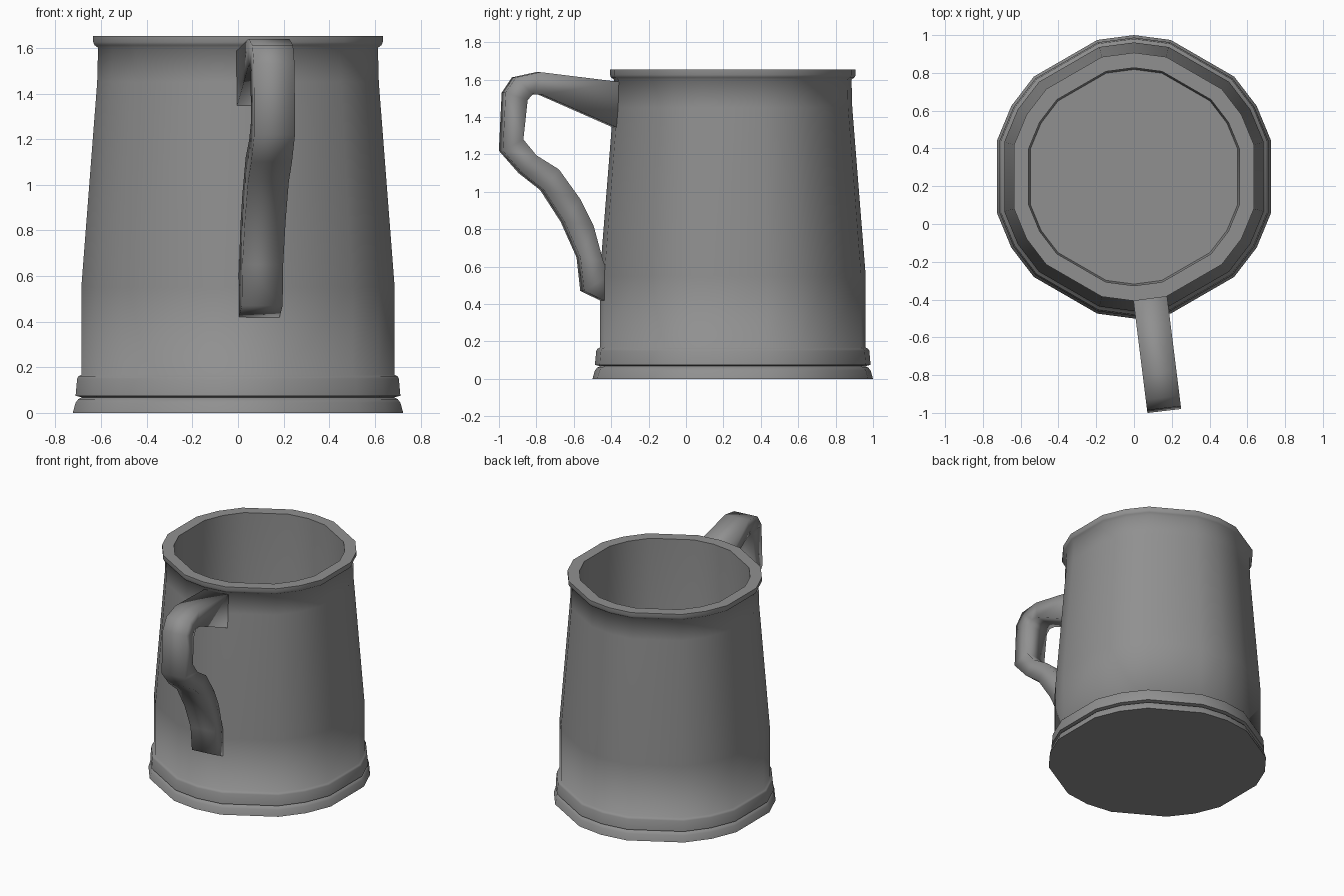
import bpy, bmesh
from math import radians, cos, sin
from mathutils import Vector

if "Cube" in bpy.data.objects:
    bpy.data.objects.remove(bpy.data.objects["Cube"])

CY = 0.25  # tankard axis, offset to leave room for the handle

# 24 directions with every fourth one left out: six rounded corners
ANGLES = [radians(a) for a in range(0, 360, 15) if a % 60 != 0]

pewter = bpy.data.materials.new("dark_grey")
pewter.diffuse_color = (0.28, 0.28, 0.28, 1)
pewter.use_nodes = True
pewter.node_tree.nodes["Principled BSDF"].inputs["Base Color"].default_value = pewter.diffuse_color


def finish(name, bm, angle):
    bmesh.ops.recalc_face_normals(bm, faces=bm.faces)
    mesh = bpy.data.meshes.new(name)
    bm.to_mesh(mesh)
    bm.free()
    mesh.materials.append(pewter)
    obj = bpy.data.objects.new(name, mesh)
    bpy.context.collection.objects.link(obj)
    bpy.ops.object.select_all(action='DESELECT')
    bpy.context.view_layer.objects.active = obj
    obj.select_set(True)
    bpy.ops.object.shade_smooth_by_angle(angle=radians(angle))
    return obj


def skin(bm, rings):
    """Bridge successive closed rings and cap both ends."""
    for a, b in zip(rings, rings[1:]):
        n = len(a)
        for i in range(n):
            j = (i + 1) % n
            bm.faces.new((a[i], a[j], b[j], b[i]))
    bm.faces.new(rings[0])
    bm.faces.new(rings[-1])


# Tankard body: foot, groove, band, tapered wall, lip, inside wall, floor
profile = [(0.75, 0), (0.737, 0.045), (0.725, 0.06), (0.708, 0.068),
           (0.737, 0.075), (0.73, 0.15), (0.724, 0.161), (0.711, 0.167),
           (0.711, 0.55), (0.639, 1.45), (0.635, 1.6), (0.651, 1.612),
           (0.657, 1.625), (0.657, 1.653),
           (0.577, 1.653), (0.574, 0.16), (0.568, 0.13)]
bm = bmesh.new()
skin(bm, [[bm.verts.new((r * cos(a), CY + r * sin(a), z)) for a in ANGLES]
          for r, z in profile])
finish("tankard_body", bm, 66)

# Handle: pairs of outer and inner points (y, z), swept with a square section
outer = [(-0.36, 1.587), (-0.79, 1.64), (-0.92, 1.612), (-0.975, 1.53),
         (-0.99, 1.22), (-0.885, 1.10), (-0.77, 1.01), (-0.66, 0.84),
         (-0.575, 0.65), (-0.555, 0.47), (-0.42, 0.405)]
inner = [(-0.36, 1.335), (-0.78, 1.52), (-0.83, 1.522), (-0.857, 1.49),
         (-0.88, 1.28), (-0.81, 1.195), (-0.69, 1.12), (-0.575, 0.96),
         (-0.505, 0.82), (-0.453, 0.63), (-0.42, 0.55)]
across = Vector((0.993, 0.117, 0)) * 0.09


def on_handle(p, side):
    y, z = p
    return Vector((0.093 - 0.125 * (y + 0.45), y, z)) + across * side


bm = bmesh.new()
skin(bm, [[bm.verts.new(on_handle(p, s))
           for p, s in ((o, -1), (o, 1), (i, 1), (i, -1))]
          for o, i in zip(outer, inner)])
finish("handle", bm, 180)
